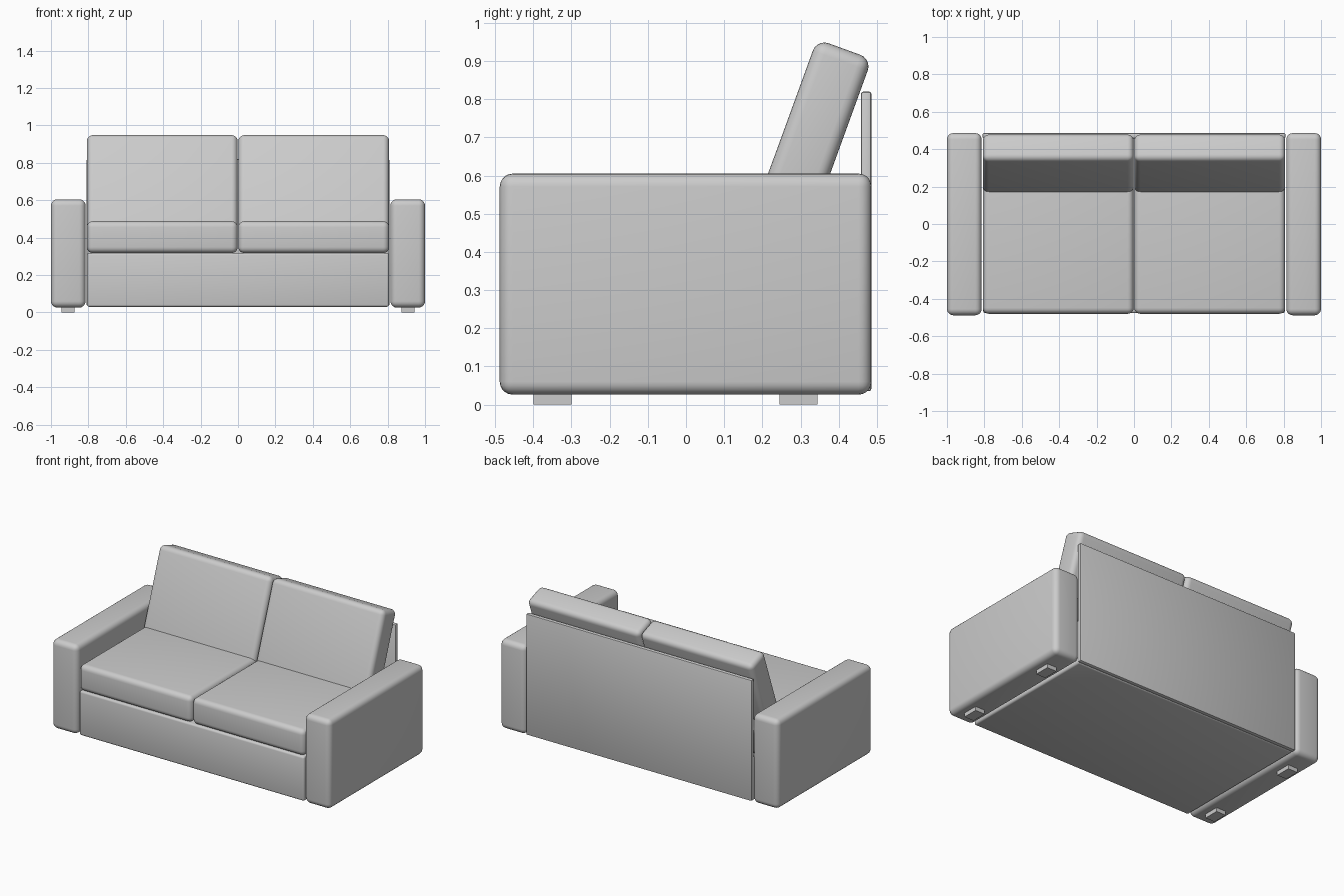
import bpy, math
from mathutils import Vector

old = bpy.data.objects.get("Cube")
if old:
    bpy.data.objects.remove(old, do_unlink=True)

GREY = (0.6, 0.6, 0.6, 1)
fabric = bpy.data.materials.new("grey_fabric")
fabric.use_nodes = True
fabric.diffuse_color = GREY
fabric.node_tree.nodes["Principled BSDF"].inputs["Base Color"].default_value = GREY


def block(name, low, high, radius=0.0, segments=4):
    """Box between two corners, with rounded edges and smooth shading."""
    low, high = Vector(low), Vector(high)
    bpy.ops.mesh.primitive_cube_add(size=1, location=(low + high) / 2)
    obj = bpy.context.object
    obj.name = name
    obj.scale = high - low
    bpy.ops.object.transform_apply(location=False, rotation=False, scale=True)
    obj.data.materials.append(fabric)
    if radius:
        bevel = obj.modifiers.new("rounded_edges", "BEVEL")
        bevel.width = radius
        bevel.segments = segments
        bpy.ops.object.modifier_apply(modifier=bevel.name)
        bpy.ops.object.shade_smooth_by_angle(angle=math.radians(35))
    return obj


# Base and upright back panel
block("base", (-0.807, -0.477, 0.03), (0.807, 0.465, 0.318), 0.012, 3)
block("back_panel", (-0.81, 0.458, 0.035), (0.81, 0.486, 0.82), 0.007, 2)

# Back cushion placement: leaning backwards about the x axis
lean = math.radians(20)
up = Vector((0, math.sin(lean), math.cos(lean)))
back = Vector((0, math.cos(lean), -math.sin(lean)))
thickness, drop, rise = 0.153, 0.16, 0.375
front_point = Vector((0, 0.215, 0.605))
centre = front_point + back * thickness / 2 + up * (rise - drop) / 2

for side, s in (("left", 1), ("right", -1)):
    def span(a, b):
        return min(s * a, s * b), max(s * a, s * b)

    # Arm
    x0, x1 = span(0.815, 1.0)
    block(side + "_arm", (x0, -0.488, 0.026), (x1, 0.486, 0.605), 0.034, 5)

    # Seat cushion
    x0, x1 = span(0.002, 0.808)
    block(side + "_seat_cushion", (x0, -0.48, 0.318), (x1, 0.457, 0.488), 0.032, 5)

    # Back cushion
    half = Vector(((x1 - x0) / 2, thickness / 2, (rise + drop) / 2))
    cushion = block(side + "_back_cushion", -half, half, 0.032, 5)
    cushion.rotation_euler.x = -lean
    cushion.location = centre + Vector(((x0 + x1) / 2, 0, 0))

    # Feet
    x0, x1 = span(0.875, 0.943)
    for end, y in (("front", -0.4), ("back", 0.245)):
        block(f"{side}_{end}_foot", (x0, y, 0), (x1, y + 0.1, 0.035))
